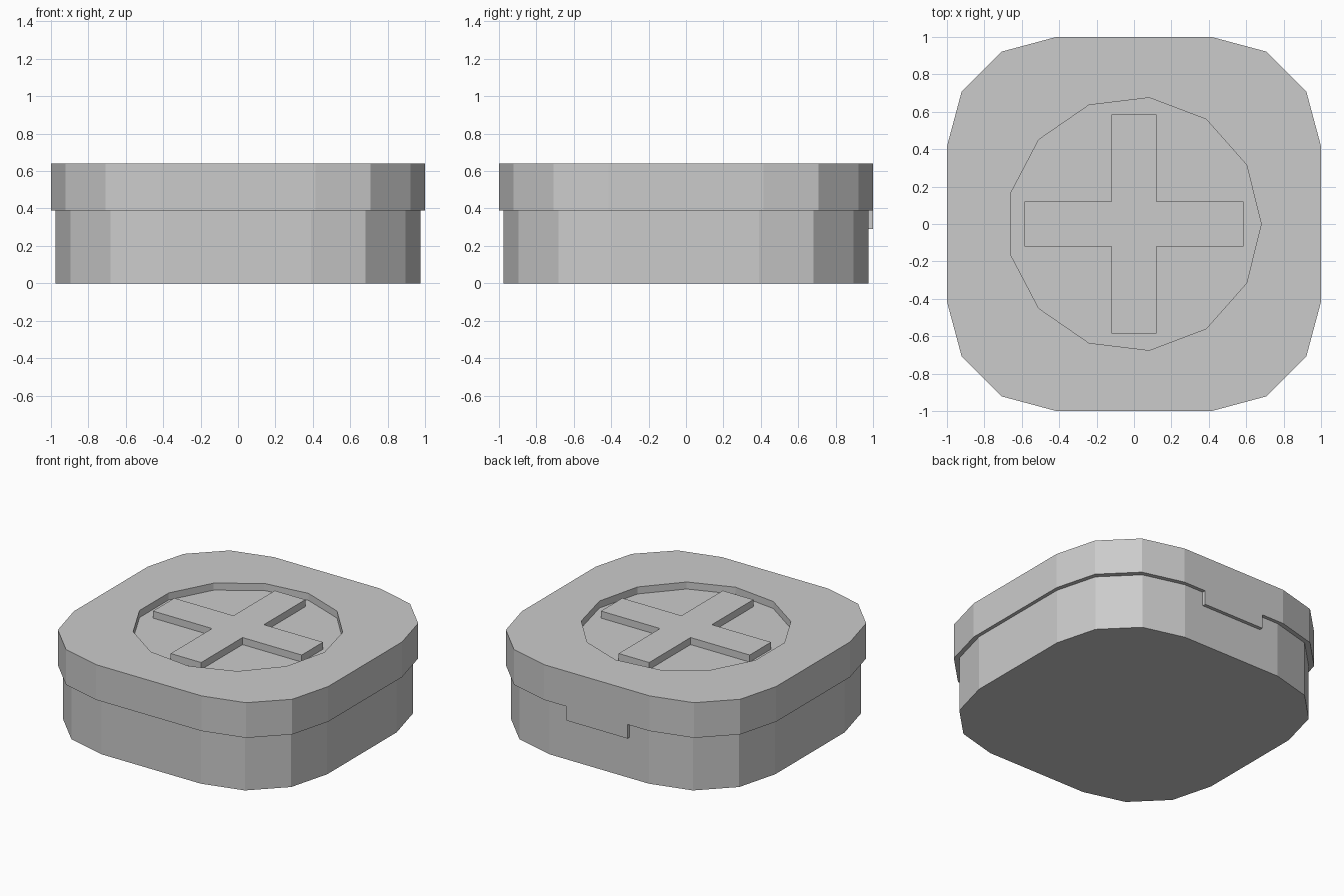
import bpy, bmesh
from math import sin, cos, pi

if "Cube" in bpy.data.objects:
    bpy.data.objects.remove(bpy.data.objects["Cube"])


def prism(name, points, z0, z1):
    """Extrude a counter-clockwise outline from z0 to z1."""
    bm = bmesh.new()
    low = [bm.verts.new((x, y, z0)) for x, y in points]
    high = [bm.verts.new((x, y, z1)) for x, y in points]
    bm.faces.new(low[::-1])
    bm.faces.new(high)
    n = len(points)
    for i in range(n):
        j = (i + 1) % n
        bm.faces.new((low[i], low[j], high[j], high[i]))
    mesh = bpy.data.meshes.new(name)
    bm.to_mesh(mesh)
    bm.free()
    obj = bpy.data.objects.new(name, mesh)
    bpy.context.collection.objects.link(obj)
    return obj


def rounded_square(half, radius, segments=3):
    c = half - radius
    pts = []
    for k, (sx, sy) in enumerate([(1, 1), (-1, 1), (-1, -1), (1, -1)]):
        for i in range(segments + 1):
            a = k * pi / 2 + i * pi / 2 / segments
            pts.append((sx * c + radius * cos(a), sy * c + radius * sin(a)))
    return pts


TOP, SEAM, RECESS = 0.64, 0.39, 0.05

# Box body and slightly wider lid
prism("base", rounded_square(0.975, 0.585), 0, SEAM)
lid = prism("lid", rounded_square(1.0, 0.585), SEAM, TOP)

# Shallow 13-sided recess in the lid
ring = [(0.68 * cos(2 * pi * i / 13), 0.68 * sin(2 * pi * i / 13)) for i in range(13)]
cutter = prism("recess_cutter", ring, TOP - RECESS, TOP + 0.2)
cutter.hide_render = True
cutter.hide_viewport = True
cut = lid.modifiers.new("recess", "BOOLEAN")
cut.operation = "DIFFERENCE"
cut.solver = "EXACT"
cut.object = cutter

# Raised cross, flush with the lid top
w, r = 0.12, 0.585
arm = [(r, -w), (r, w), (w, w)]
cross = []
for k in range(4):
    c, s = round(cos(k * pi / 2)), round(sin(k * pi / 2))
    cross += [(c * x - s * y, s * x + c * y) for x, y in arm]
prism("cross", cross, TOP - RECESS, TOP)

# Hinge tab hanging from the back of the lid
prism("back_tab", [(-0.24, 0.975), (0.24, 0.975), (0.24, 1.0), (-0.24, 1.0)], 0.29, SEAM)
